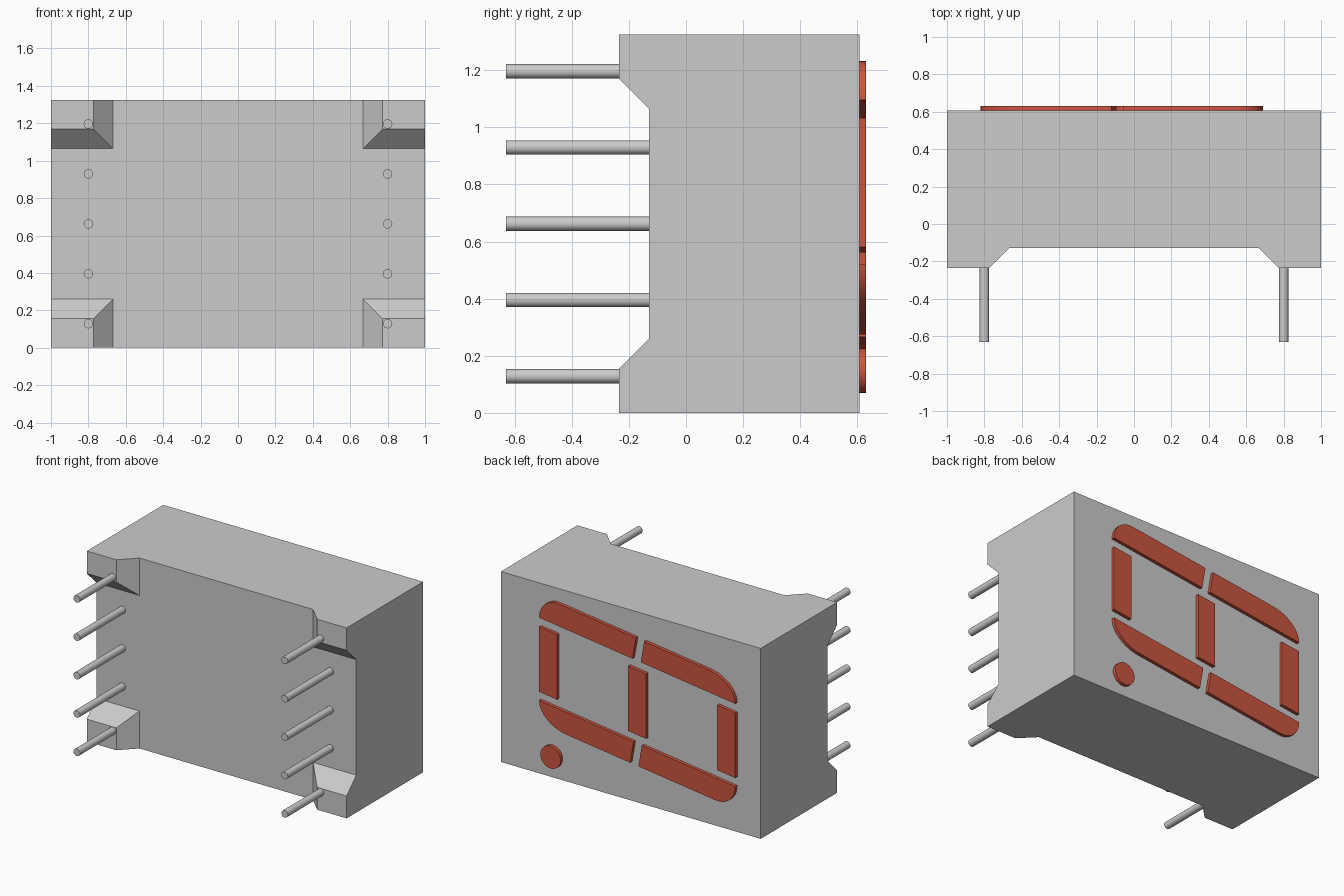
import bpy, bmesh
from math import sin, cos, pi, radians

if "Cube" in bpy.data.objects:
    bpy.data.objects.remove(bpy.data.objects["Cube"])

H = 1.325                                  # body height
BACK, BASE, FOOT, TIP = 0.607, -0.129, -0.234, -0.63   # y levels


def prism(name, pts, a, b, place):
    """Extrude a 2D profile from a to b; place(p, q, depth) gives the 3D point."""
    bm = bmesh.new()
    lo = [bm.verts.new(place(p, q, a)) for p, q in pts]
    hi = [bm.verts.new(place(p, q, b)) for p, q in pts]
    bm.faces.new(lo)
    bm.faces.new(hi)
    n = len(pts)
    for i in range(n):
        j = (i + 1) % n
        bm.faces.new((lo[i], lo[j], hi[j], hi[i]))
    bmesh.ops.recalc_face_normals(bm, faces=bm.faces)
    me = bpy.data.meshes.new(name)
    bm.to_mesh(me)
    bm.free()
    ob = bpy.data.objects.new(name, me)
    bpy.context.collection.objects.link(ob)
    return ob


def activate(ob):
    bpy.ops.object.select_all(action='DESELECT')
    ob.select_set(True)
    bpy.context.view_layer.objects.active = ob


def smooth(ob):
    activate(ob)
    bpy.ops.object.shade_smooth_by_angle(angle=radians(35))


along_x = lambda p, q, d: (d, q, p)        # profile in z, y
along_y = lambda p, q, d: (p, d, q)        # profile in x, z
along_z = lambda p, q, d: (p, q, d)        # profile in x, y

# Housing: block with two crossing channels, leaving four corner feet
body = prism("housing", [(-1, 0), (1, 0), (1, H), (-1, H)], FOOT, BACK, along_y)
e = 0.016                                  # cutter overshoot
for place, c, half, reach in ((along_z, 0, 0.668, (-1, 2)),
                              (along_x, H / 2, 0.402, (-2, 2))):
    w = half + BASE - FOOT + e
    cut = prism("channel_cutter", [(c - w, FOOT - e), (c + w, FOOT - e),
                                   (c + half, BASE), (c - half, BASE)], *reach, place)
    cut.hide_render = True
    mod = body.modifiers.new("channel", 'BOOLEAN')
    mod.operation = 'DIFFERENCE'
    mod.solver = 'EXACT'
    mod.object = cut
    activate(body)
    bpy.ops.object.modifier_apply(modifier=mod.name)
    bpy.data.objects.remove(cut)

# Pins: five on each side
for x in (-0.8, 0.8):
    for i in range(5):
        z = H / 2 + (i - 2) * 0.267
        ring = [(x + 0.025 * cos(k * pi / 10), z + 0.025 * sin(k * pi / 10)) for k in range(20)]
        smooth(prism("pin", ring, TIP, BASE + 0.04, along_y))

# Lit segments: slanted digit lying on its side on the back face
red = bpy.data.materials.new("segment_red")
red.diffuse_color = (0.6, 0.09, 0.05, 1)
red.use_nodes = True
red.node_tree.nodes["Principled BSDF"].inputs["Base Color"].default_value = red.diffuse_color
CX, CZ, SLANT = -0.065, 0.71, 0.13
L, V0, V1 = 0.755, 0.288, 0.443            # half length, inner and outer bar edge


def segment(name, pts, slant=SLANT):
    ob = prism(name, [(CX + u, CZ + v + slant * u) for u, v in pts],
               BACK - 0.005, 0.63, along_y)
    ob.data.materials.append(red)
    smooth(ob)


def corner(sign, r):
    """Quarter-round outer end of a long bar."""
    return [(sign * (L - r + r * cos(t)), V0 + (V1 - V0) * sin(t))
            for t in (k * pi / 20 for k in range(11))]


tight = [(0.036, V0), *corner(1, 0.15), (0.010, V1)]
wide = [(-0.028, V0), *corner(-1, 0.21), (-0.054, V1)]
for s, row in ((1, "upper"), (-1, "lower")):   # lower row is the upper turned half round
    for shape, pts in (("tight", tight), ("wide", wide)):
        segment(f"{row}_{shape}_bar", [(s * u, s * v) for u, v in pts])

for name, u0, u1 in (("left", -L, -0.616), ("middle", -0.069, 0.069), ("right", 0.616, L)):
    segment(name + "_cross_bar", [(u0, -0.228), (u1, -0.228), (u1, 0.224), (u0, 0.224)])

# Decimal point
segment("point", [(0.667 + 0.078 * cos(k * pi / 16), -0.562 + 0.078 * sin(k * pi / 16))
                  for k in range(32)], 0)
